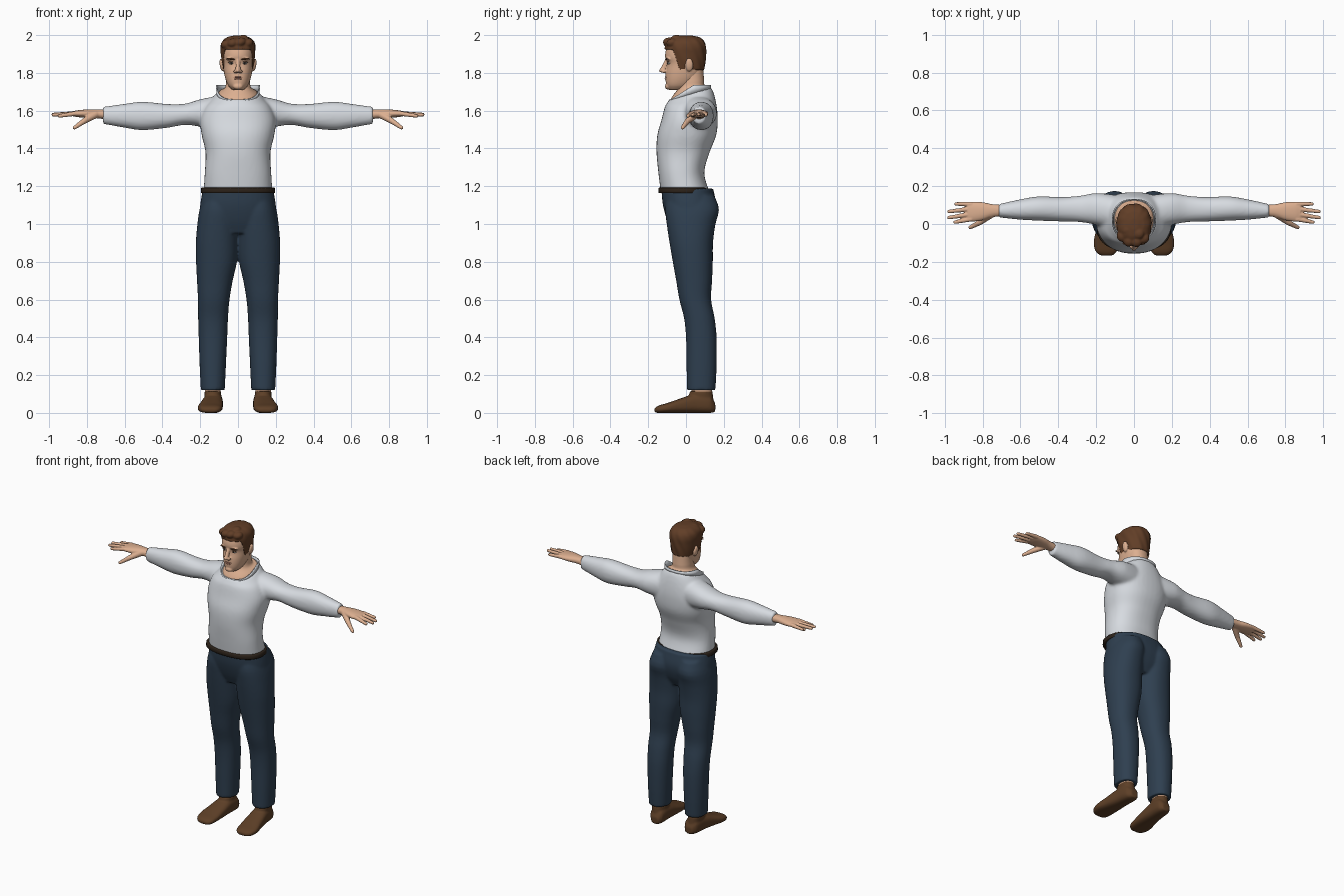
import bpy, bmesh
from math import sin, cos, pi, copysign
from mathutils import Matrix, Vector

cube = bpy.data.objects.get("Cube")
if cube:
    bpy.data.objects.remove(cube)


def material(name, *rgb):
    m = bpy.data.materials.new(name)
    m.use_nodes = True
    m.diffuse_color = (*rgb, 1)
    m.node_tree.nodes["Principled BSDF"].inputs["Base Color"].default_value = (*rgb, 1)
    return m


SKIN = material("skin", .72, .43, .28)
HAIR = material("hair_brown", .12, .048, .02)
SHIRT = material("shirt_white", .68, .71, .75)
DENIM = material("trouser_navy", .028, .05, .08)
BELT = material("belt_dark_brown", .025, .016, .01)
SHOE = material("shoe_brown", .11, .05, .02)
WHITE = material("eye_white", .75, .72, .68)
IRIS = material("iris_dark", .02, .015, .012)
LIP = material("lip", .45, .2, .14)


def sym(rings):
    """Rings (pos, half width, front, back[, tilt]) to full extents."""
    return [(r[0], -r[1], r[1], r[2], r[3], r[4] if len(r) > 4 else 0) for r in rings]


def at(rings, p):
    """Smoothly interpolated ring at position p."""
    last = len(rings) - 1
    i = 0
    while i < last - 1 and p > rings[i + 1][0]:
        i += 1
    a, b = rings[i], rings[i + 1]
    before, after = rings[max(i - 1, 0)], rings[min(i + 2, last)]
    h = b[0] - a[0]
    t = (p - a[0]) / h
    out = []
    for k in range(1, len(a)):
        ma = (b[k] - before[k]) / (b[0] - before[0]) * h
        mb = (after[k] - a[k]) / (after[0] - a[0]) * h
        out.append(a[k] + t * ma + t * t * (3 * (b[k] - a[k]) - 2 * ma - mb)
                   + t ** 3 * (ma + mb - 2 * (b[k] - a[k])))
    return out


def ring_point(ring, angle, e):
    u, v = (copysign(abs(f) ** (2 / e), f) for f in (cos(angle), sin(angle)))
    return ((ring[0] + ring[1] + u * (ring[1] - ring[0])) / 2,
            (ring[2] + ring[3] + v * (ring[3] - ring[2])) / 2)


def skin_rows(bm, rows, caps=True):
    rows = [[bm.verts.new(p) for p in row] for row in rows]
    n = len(rows[0])
    for lo, hi in zip(rows, rows[1:]):
        for j in range(n):
            bm.faces.new((lo[j], lo[(j + 1) % n], hi[(j + 1) % n], hi[j]))
    if caps:
        bm.faces.new(rows[0][::-1])
        bm.faces.new(rows[-1])


def loft(bm, rings, axis="z", side=1, e=2.2, steps=28, n=40):
    rings = sorted(rings)
    start, end = rings[0][0], rings[-1][0]
    rows = []
    for s in range(steps + 1):
        p = start + (end - start) * s / steps
        ring = at(rings, p)
        tilt = ring[4] if len(ring) > 4 else 0
        row = []
        for j in range(n):
            a, b = ring_point(ring, 2 * pi * j / n, e)
            co = {"z": (a, b, p + tilt * (b - .02)), "x": (p, a, b), "y": (a, p, b)}[axis]
            row.append((co[0] * side, co[1], co[2]))
        rows.append(row)
    skin_rows(bm, rows)


def blob(bm, loc, radii, turn=0):
    m = Matrix.Translation(loc) @ Matrix.Rotation(turn, 4, "Y") @ Matrix.Diagonal((*radii, 1))
    bmesh.ops.create_uvsphere(bm, u_segments=24, v_segments=14, radius=1, matrix=m)


def finger(bm, a, b, ra, rb):
    """Tapered limb with round ends."""
    a, b = Vector(a), Vector(b)
    d = b - a
    m = Matrix.Translation((a + b) / 2) @ d.to_track_quat("Z", "Y").to_matrix().to_4x4()
    bmesh.ops.create_cone(bm, cap_ends=True, segments=14, radius1=ra, radius2=rb,
                          depth=d.length, matrix=m)
    blob(bm, a, (ra,) * 3)
    blob(bm, b, (rb,) * 3)


def finish(name, bm, mat, voxel=0, smooth=4):
    bmesh.ops.recalc_face_normals(bm, faces=bm.faces[:])
    for f in bm.faces:
        f.smooth = True
    me = bpy.data.meshes.new(name)
    bm.to_mesh(me)
    bm.free()
    me.materials.append(mat)
    ob = bpy.data.objects.new(name, me)
    bpy.context.scene.collection.objects.link(ob)
    if voxel:
        r = ob.modifiers.new("fuse", "REMESH")
        r.mode, r.voxel_size, r.use_smooth_shade = "VOXEL", voxel, True
        s = ob.modifiers.new("soften", "SMOOTH")
        s.factor, s.iterations = .5, smooth
    return ob


SIDES = (("left", 1), ("right", -1))

# Shirt: torso and both sleeves fused
torso = sym([(1.165, .183, -.133, .125), (1.27, .176, -.146, .097), (1.38, .172, -.156, .125),
             (1.47, .192, -.152, .16), (1.55, .2, -.13, .168), (1.62, .175, -.112, .163),
             (1.665, .135, -.1, .148, .2), (1.69, .112, -.09, .133, .3)])
sleeve = [(.07, -.04, .15, 1.49, 1.685), (.2, -.005, .163, 1.515, 1.66), (.28, .01, .15, 1.525, 1.637),
          (.37, .013, .142, 1.51, 1.635), (.51, .018, .145, 1.497, 1.647),
          (.6, .023, .13, 1.51, 1.636), (.715, .035, .105, 1.53, 1.62)]
bm = bmesh.new()
loft(bm, torso, e=2.3)
for _, s in SIDES:
    loft(bm, sleeve, "x", s)
finish("shirt", bm, SHIRT, .009, 6)

# Stand-up collar, low at the front
bm = bmesh.new()
low, high = [], []
for j in range(48):
    x, y = ring_point(torso[-1][1:], 2 * pi * j / 48, 2.3)
    z = 1.688 + .3 * (y - .02)
    low.append((x, y, z - .008))
    high.append((x * 1.04, y, max(z + .004, min(1.735, 1.66 + .62 * (y + .08)))))
skin_rows(bm, [low, high], caps=False)
ob = finish("collar", bm, SHIRT)
ob.modifiers.new("thickness", "SOLIDIFY").thickness = .007

# Trousers: hips and both legs fused
hips = sym([(.95, .15, -.07, .11), (1.02, .2, -.1, .145), (1.1, .2, -.122, .16),
            (1.185, .186, -.13, .143, .04)])
leg = [(.12, .07, .197, .005, .156), (.25, .064, .203, .003, .162), (.4, .057, .208, 0, .162),
       (.5, .053, .211, -.01, .152), (.6, .045, .212, -.035, .133), (.7, .028, .217, -.052, .138),
       (.8, .006, .222, -.07, .142), (.9, 0, .223, -.087, .143), (1, 0, .215, -.102, .156),
       (1.08, .002, .203, -.11, .175), (1.15, .01, .18, -.1, .15)]
bm = bmesh.new()
loft(bm, hips, e=2.3)
for _, s in SIDES:
    loft(bm, leg, side=s, steps=40)
finish("trousers", bm, DENIM, .008)

# Belt, tucked under the shirt at the back
bm = bmesh.new()
loft(bm, sym([(1.163, .197, -.146, .115), (1.192, .195, -.146, .115)]), steps=2, e=2.4)
finish("belt", bm, BELT).modifiers.new("edge", "BEVEL").width = .003

# Shoes, ankles and hands
shoe = [(.155, .1, .15, .006, .05), (.13, .083, .172, 0, .09), (.05, .08, .185, 0, .1),
        (-.03, .08, .2, 0, .076), (-.1, .083, .213, 0, .052), (-.15, .093, .2, 0, .037),
        (-.167, .115, .175, .004, .024)]
palm = [(.68, .042, .1, 1.552, 1.604), (.75, .036, .105, 1.56, 1.606), (.8, .02, .115, 1.562, 1.606),
        (.85, .013, .118, 1.566, 1.602), (.88, .018, .114, 1.572, 1.596)]
for name, s in SIDES:
    bm = bmesh.new()
    loft(bm, shoe, "y", s, e=2.7)
    loft(bm, [(.02, .085, .17, 0, .148), (.07, .087, .175, .008, .145), (.115, .09, .178, .022, .14)], side=s)
    finish(name + "_shoe", bm, SHOE, .006, 3)

    bm = bmesh.new()
    loft(bm, [(.08, .094, .174, .03, .137), (.14, .092, .176, .028, .139)], side=s, steps=2)
    finish(name + "_ankle", bm, SKIN)

    bm = bmesh.new()
    loft(bm, palm, "x", s)
    for y0, tip, y1, z in ((.026, .945, .01, 1.572), (.052, .978, .034, 1.578),
                           (.08, .978, .066, 1.58), (.105, .94, .106, 1.578)):
        finger(bm, (.86 * s, y0, 1.585), (tip * s, y1, z), .013, .0095)
    finger(bm, (.755 * s, .052, 1.58), (.815 * s, .008, 1.545), .021, .015)
    finger(bm, (.815 * s, .008, 1.545), (.865 * s, -.018, 1.51), .015, .01)
    finish(name + "_hand", bm, SKIN, .004, 3)

# Neck, spreading out to the collar
bm = bmesh.new()
loft(bm, sym([(1.67, .108, -.084, .125, .3), (1.695, .1, -.078, .122, .3), (1.72, .07, -.045, .1, .1),
              (1.76, .063, -.035, .096), (1.83, .06, -.02, .09)]))
finish("neck", bm, SKIN)

# Head with nose, ears, brow ridge and chin fused
bm = bmesh.new()
loft(bm, sym([(1.71, .03, -.09, 0), (1.73, .05, -.103, .03), (1.76, .064, -.108, .06),
              (1.8, .074, -.107, .085), (1.85, .08, -.1, .095), (1.885, .083, -.111, .097),
              (1.93, .081, -.103, .095), (1.96, .07, -.085, .08), (1.98, .045, -.05, .055)]))
finger(bm, (0, -.1, 1.87), (0, -.124, 1.815), .01, .014)
blob(bm, (0, -.132, 1.812), (.011, .012, .01))
blob(bm, (0, -.096, 1.728), (.026, .016, .016))
for _, s in SIDES:
    blob(bm, (.014 * s, -.118, 1.808), (.01, .013, .009))
    blob(bm, (.086 * s, .018, 1.842), (.011, .021, .035), .15 * s)
    blob(bm, (.034 * s, -.093, 1.876), (.03, .014, .009), .1 * s)
finish("head", bm, SKIN, .0045, 4)

# Eyes, brows and mouth
for name, s in SIDES:
    for part, mat, loc, radii, turn in (
            ("eye", WHITE, (.034, -.087, 1.852), (.015, .012, .007), 0),
            ("iris", IRIS, (.034, -.096, 1.852), (.006, .004, .0065), 0),
            ("eyelid", HAIR, (.035, -.094, 1.859), (.017, .006, .0025), .15),
            ("brow", HAIR, (.037, -.102, 1.874), (.023, .008, .005), -.1)):
        bm = bmesh.new()
        blob(bm, (loc[0] * s, loc[1], loc[2]), radii, turn * s)
        finish(name + "_" + part, bm, mat)
bm = bmesh.new()
blob(bm, (0, -.103, 1.777), (.025, .009, .004))
blob(bm, (0, -.103, 1.768), (.02, .01, .005))
finish("mouth", bm, LIP)

# Hair: cap with a raised front hairline and swept locks
cap = sym([(1.79, .072, -.1, .094), (1.85, .084, -.106, .102), (1.9, .09, -.112, .106),
           (1.94, .092, -.11, .106), (1.97, .082, -.097, .094), (1.99, .055, -.068, .068),
           (1.998, .02, -.03, .03)])
rows = []
for r in range(-1, 25):
    row = []
    for j in range(72):
        a = 2 * pi * j / 72
        t = min(1, max(0, (-sin(a) - .25) / .4))
        bottom = 1.815 + .108 * t * t * (3 - 2 * t)
        z = bottom + (1.998 - bottom) * max(r, 0) / 24
        x, y = ring_point(at(cap, z), a, 2.2)
        k = .88 if r < 0 else 1 + .018 * sin(11 * a + 55 * z)
        row.append((x * k, y * k, z))
    rows.append(row)
bm = bmesh.new()
skin_rows(bm, rows)
for x, y, z, w in ((-.062, -.062, 1.952, .03), (-.028, -.088, 1.958, .03), (.012, -.09, 1.962, .032),
                   (.05, -.072, 1.957, .032), (.02, -.05, 1.976, .035), (-.04, -.03, 1.97, .033)):
    blob(bm, (x, y, z), (w, .032, .024), -.35)
finish("hair", bm, HAIR, .005, 3)
